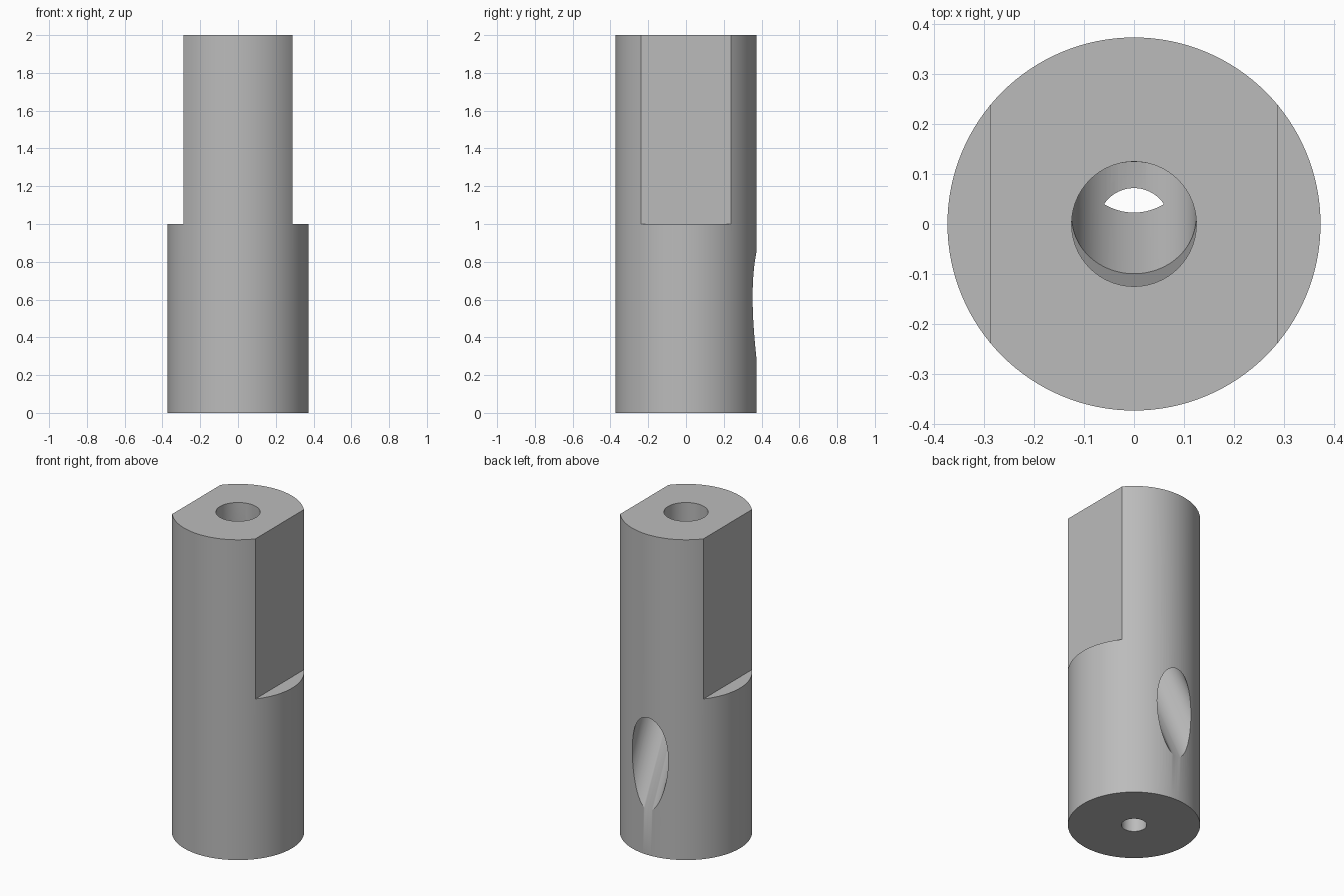
import bpy
import math
from mathutils import Matrix, Vector

if "Cube" in bpy.data.objects:
    bpy.data.objects.remove(bpy.data.objects["Cube"], do_unlink=True)

BODY_R, BORE_R, DRAIN_R = 0.374, 0.125, 0.072
HEIGHT, SHOULDER, FLAT_X = 2.0, 1.0, 0.288
SLOPE = 0.4776                       # sideways run of the chute per unit of drop
BEND = Vector((0, 0.0125, 1.325))    # where the vertical bore meets the chute


def cylinder(name, radius, z0, z1, sides=96):
    bpy.ops.mesh.primitive_cylinder_add(vertices=sides, radius=radius,
                                        depth=z1 - z0, location=(0, 0, 0))
    ob = bpy.context.object
    ob.name = name
    ob.data.transform(Matrix.Translation((0, 0, (z0 + z1) / 2)))
    return ob


def cut(target, cutter):
    cutter.hide_render = True
    mod = target.modifiers.new(cutter.name, "BOOLEAN")
    mod.operation, mod.solver, mod.object = "DIFFERENCE", "EXACT", cutter
    bpy.context.view_layer.objects.active = target
    bpy.ops.object.modifier_apply(modifier=mod.name)
    bpy.data.objects.remove(cutter, do_unlink=True)


# Round body
body = cylinder("shaft_body", BODY_R, 0, HEIGHT, 128)

# Two flats on the upper half
for side in (-1, 1):
    bpy.ops.mesh.primitive_cube_add(size=1, location=(0, 0, 0))
    flat = bpy.context.object
    flat.name = "flat_cutter"
    flat.data.transform(Matrix.Translation((side * (FLAT_X + 0.5), 0, SHOULDER + 1))
                        @ Matrix.Diagonal((1, 2, 2, 1)))
    cut(body, flat)

# Vertical bore from the top, ending on a plane square to the chute
bore = cylinder("bore_cutter", BORE_R, 0, HEIGHT + 0.2)
for v in bore.data.vertices:
    if v.co.z < 1:
        v.co.z = BEND.z + (v.co.y - BEND.y) * SLOPE
cut(body, bore)

# Slanted chute leaving through the back, starting just inside the bore
chute = cylinder("chute_cutter", BORE_R - 0.0007, -1.6, 0.02)
chute.data.transform(Matrix.Translation(BEND)
                     @ Matrix.Rotation(math.atan(SLOPE), 4, "X"))
cut(body, chute)

# Narrow hole from the underside up to the chute
cut(body, cylinder("drain_cutter", DRAIN_R, -0.2, SHOULDER + 0.015))

# Plain grey finish
grey = bpy.data.materials.new("plain_grey")
grey.use_nodes = True
colour = (0.5, 0.5, 0.5, 1)
grey.diffuse_color = colour
grey.node_tree.nodes["Principled BSDF"].inputs["Base Color"].default_value = colour
body.data.materials.clear()
body.data.materials.append(grey)

bpy.ops.object.select_all(action="DESELECT")
body.select_set(True)
bpy.context.view_layer.objects.active = body
bpy.ops.object.shade_smooth_by_angle(angle=math.radians(30))
